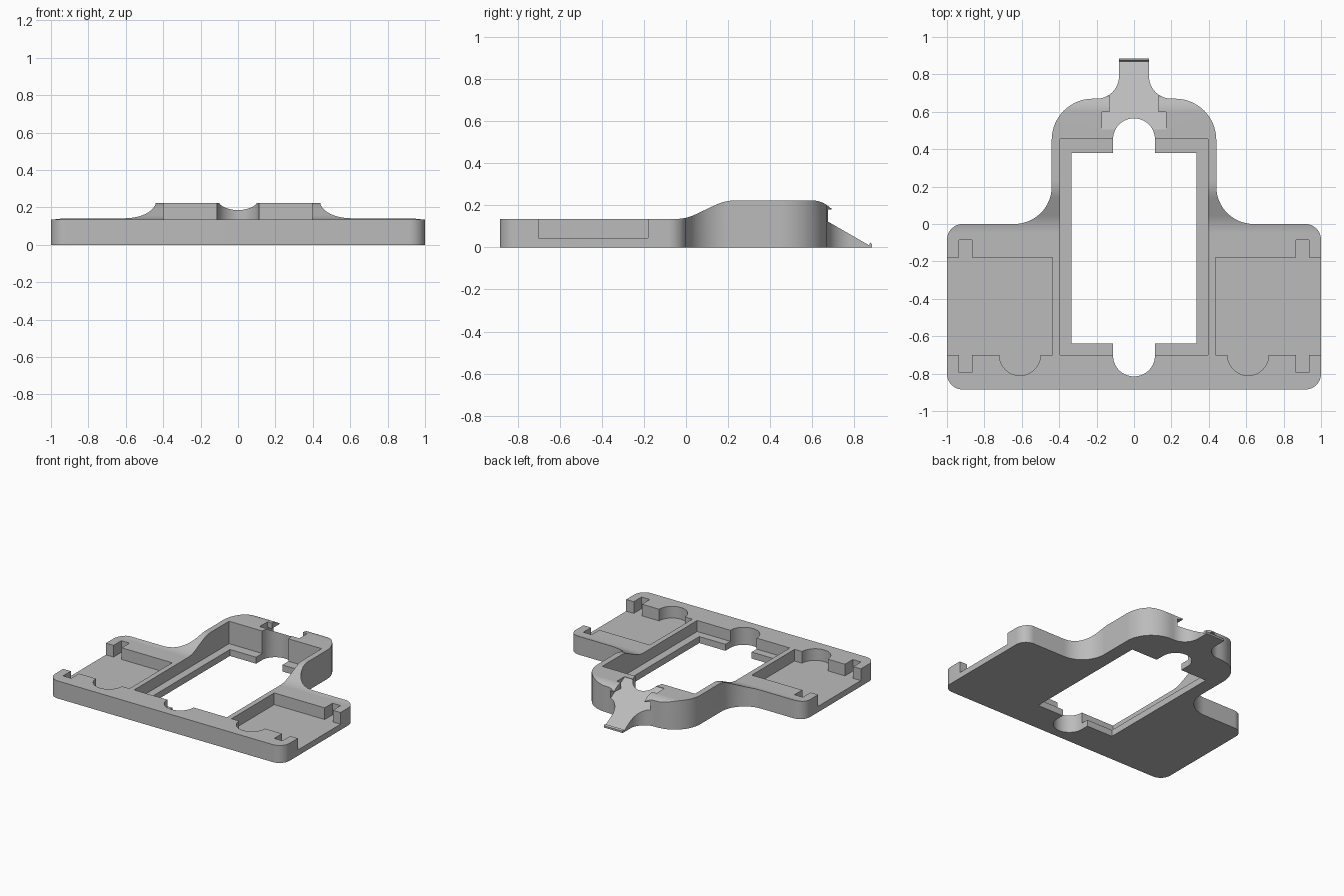
import bpy, bmesh, math
from mathutils import Vector

cube = bpy.data.objects.get("Cube")
if cube:
    bpy.data.objects.remove(cube, do_unlink=True)

grey = bpy.data.materials.new("plain grey")
grey.use_nodes = True
tone = (0.50, 0.50, 0.50, 1)
grey.diffuse_color = tone
grey.node_tree.nodes["Principled BSDF"].inputs["Base Color"].default_value = tone


def arc(cx, cy, r, start, end, steps=16):
    """Points along a circular arc, angles in degrees."""
    angles = [math.radians(start + (end - start) * i / steps) for i in range(steps + 1)]
    return [(cx + r * math.cos(a), cy + r * math.sin(a)) for a in angles]


def mirrored(half):
    return half + [(-x, y) for x, y in reversed(half)]


def prism(name, outline, lo, hi, axis="z"):
    """Extrude an outline along z (outline in x, y) or along x (outline in y, z)."""
    bm = bmesh.new()
    place = (lambda p: (p[0], p[1], lo)) if axis == "z" else (lambda p: (lo, p[0], p[1]))
    face = bm.faces.new([bm.verts.new(place(p)) for p in outline])
    grown = bmesh.ops.extrude_face_region(bm, geom=[face])["geom"]
    step = Vector((0, 0, hi - lo)) if axis == "z" else Vector((hi - lo, 0, 0))
    bmesh.ops.translate(bm, verts=[v for v in grown if isinstance(v, bmesh.types.BMVert)], vec=step)
    bmesh.ops.recalc_face_normals(bm, faces=bm.faces)
    mesh = bpy.data.meshes.new(name)
    bm.to_mesh(mesh)
    bm.free()
    mesh.materials.append(grey)
    obj = bpy.data.objects.new(name, mesh)
    bpy.context.collection.objects.link(obj)
    return obj


def combine(target, tool, operation="DIFFERENCE"):
    bpy.context.view_layer.objects.active = target
    mod = target.modifiers.new(tool.name, "BOOLEAN")
    mod.object, mod.operation, mod.solver = tool, operation, "EXACT"
    bpy.ops.object.modifier_apply(modifier=mod.name)
    bpy.data.objects.remove(tool, do_unlink=True)


# Plan of the base: wide tray, filleted neck, narrow spout
plan = mirrored(
    arc(0.915, -0.80, 0.085, -90, 0)
    + arc(0.915, -0.085, 0.085, 0, 90)
    + arc(0.64, 0.20, 0.20, 270, 180)
    + arc(0.22, 0.45, 0.22, 0, 90)
    + arc(0.20, 0.79, 0.12, 270, 180)
    + [(0.08, 0.885)])
base = prism("tray_base", plan, 0, 0.4)

# Side profile: low tray rising in an S curve to the high neck
rise = arc(-0.05, 0.355, 0.22, 270, 296) + arc(0.235, 0.003, 0.22, 116, 90)
profile = [(-1, -0.1), (-1, 0.135)] + rise + arc(0.60, 0.103, 0.12, 90, 45) + [(1, 0.18), (1, -0.1)]
combine(base, prism("height_profile", profile, -1.2, 1.2, "x"), "INTERSECT")

# Recessed well with a ledge around the through opening
def box(name, x, y0, y1, z0, z1):
    return prism(name, [(-x, y0), (x, y0), (x, y1), (-x, y1)], z0, z1)

combine(base, box("well", 0.395, -0.70, 0.455, 0.05, 0.5))
combine(base, box("opening", 0.335, -0.64, 0.38, -0.1, 0.5))

# Rounded finger slots at both ends of the opening
slot = arc(0, 0.453, 0.112, 0, 180, 32) + arc(0, -0.703, 0.112, 180, 360, 32)
combine(base, prism("finger_slots", slot, -0.1, 0.5))

# Open side pockets with clip notches and a thumb notch
pocket = ([(0.435, -0.18), (0.865, -0.18), (0.865, -0.085), (0.935, -0.085), (0.935, -0.18),
           (1.1, -0.18), (1.1, -0.70), (0.935, -0.70), (0.935, -0.795), (0.865, -0.795), (0.865, -0.70)]
          + arc(0.61, -0.70, 0.11, 0, -180, 24) + [(0.435, -0.70)])
for side, name in ((1, "left_pocket"), (-1, "right_pocket")):
    combine(base, prism(name, [(side * x, y) for x, y in pocket], 0.045, 0.5))


# Sloping spout channel: narrow mouth, wider inner recess and undercut below the lips
def slope(y):
    return 0.125 - 0.575 * (y - 0.67)

ramp = [(0.505, slope(0.505)), (0.87, slope(0.87)), (0.876, 0.024), (0.885, 0.014), (0.95, 0.014)]
combine(base, prism("mouth", ramp + [(0.95, 0.4), (0.505, 0.4)], -0.132, 0.132, "x"))
recess = [(0.505, slope(0.505)), (0.60, slope(0.60)), (0.60, 0.4), (0.505, 0.4)]
combine(base, prism("recess", recess, -0.17, 0.17, "x"))
undercut = [(0.58, slope(0.58))] + ramp[1:] + [(0.95, 0.18), (0.58, 0.18)]
combine(base, prism("undercut", undercut, -0.17, 0.17, "x"))

# Smooth the curves, keep the edges crisp
bpy.ops.object.select_all(action="DESELECT")
base.select_set(True)
bpy.context.view_layer.objects.active = base
bpy.ops.object.shade_smooth_by_angle(angle=math.radians(30))
